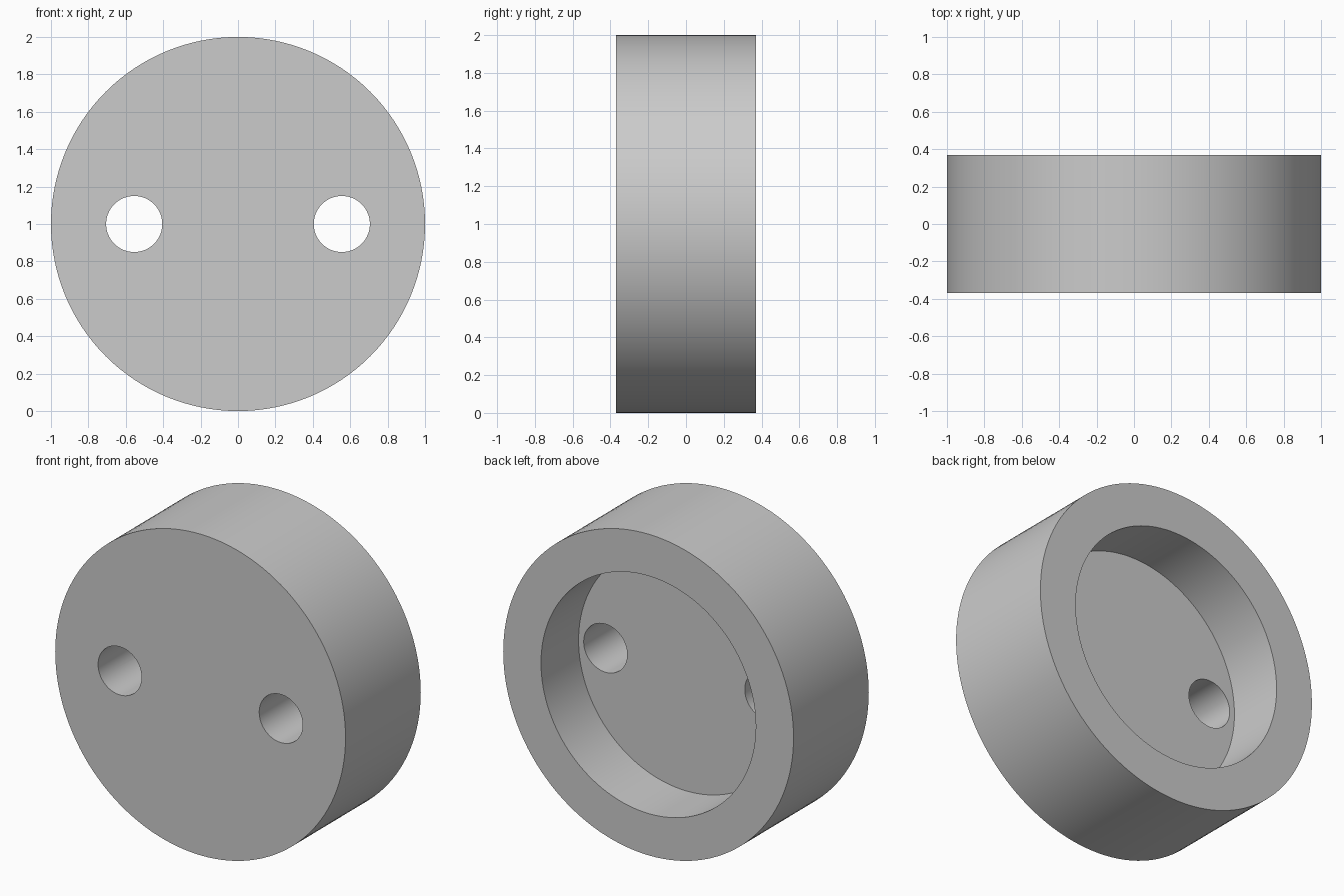
import bpy
import math

cube = bpy.data.objects.get("Cube")
if cube:
    bpy.data.objects.remove(cube, do_unlink=True)

RADIUS = 1.0
HALF = 0.37           # half the thickness
RECESS_RADIUS = 0.74
HOLE_RADIUS = 0.15
HOLE_X = 0.555

grey = bpy.data.materials.new("plain grey")
grey.use_nodes = True
colour = (0.6, 0.6, 0.6, 1)
grey.diffuse_color = colour
grey.node_tree.nodes["Principled BSDF"].inputs["Base Color"].default_value = colour


def disc(name, radius, y_front, y_back, x=0, sides=128):
    """Cylinder lying along y."""
    bpy.ops.mesh.primitive_cylinder_add(
        vertices=sides, radius=radius, depth=y_back - y_front,
        location=(x, (y_front + y_back) / 2, RADIUS),
        rotation=(math.pi / 2, 0, 0))
    obj = bpy.context.object
    obj.name = name
    obj.data.materials.append(grey)
    return obj


# Round body
body = disc("round_cap", RADIUS, -HALF, HALF)

# Recess in the back half and two through holes
cutters = [disc("recess_cutter", RECESS_RADIUS, 0, HALF * 2)]
for side, x in (("left", HOLE_X), ("right", -HOLE_X)):
    cutters.append(disc(side + "_hole_cutter", HOLE_RADIUS, -HALF * 2, HALF / 2, x, 64))

for cutter in cutters:
    cut = body.modifiers.new(cutter.name, 'BOOLEAN')
    cut.operation = 'DIFFERENCE'
    cut.solver = 'EXACT'
    cut.object = cutter

# Apply the cuts, then drop the cutters
bpy.ops.object.select_all(action='DESELECT')
body.select_set(True)
bpy.context.view_layer.objects.active = body
for cutter in cutters:
    bpy.ops.object.modifier_apply(modifier=cutter.name)
for cutter in cutters:
    bpy.data.objects.remove(cutter, do_unlink=True)

bpy.ops.object.shade_smooth_by_angle(angle=math.radians(30))
